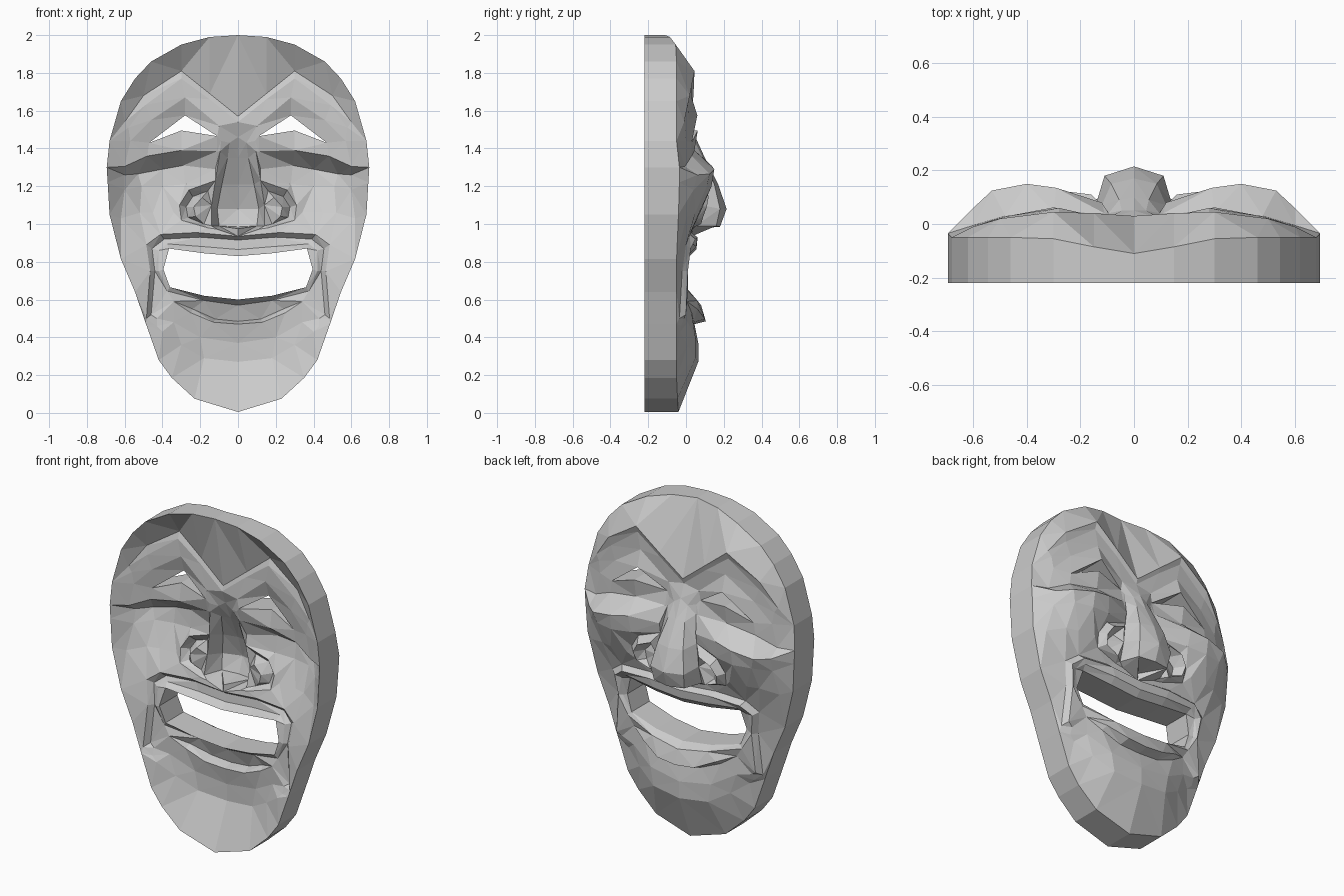
import bpy, bmesh
from mathutils import Vector
from mathutils.geometry import delaunay_2d_cdt

BACK, THICK = -0.22, 0.17

# Half-face feature curves (x, y, z); the face bulges towards +y
outline = [(0, -.11, 2), (.15, -.085, 1.99), (.30, -.055, 1.95), (.46, -.05, 1.86),
           (.545, -.05, 1.77), (.62, -.05, 1.65), (.68, -.05, 1.44), (.695, -.035, 1.30),
           (.69, -.035, 1.22), (.68, -.04, 1.05), (.62, -.05, .815), (.545, -.05, .64),
           (.487, -.05, .47), (.42, -.05, .28), (.35, -.05, .185), (.23, -.045, .075),
           (0, -.04, .005)]
eye = [(.11, .02, 1.465), (.28, .06, 1.575), (.47, .03, 1.43), (.30, .062, 1.495)]
mouth = [(0, .02, .83), (.18, .02, .845), (.365, .005, .87), (.395, -.01, .76),
         (.36, 0, .665), (.18, .02, .62), (0, .03, .60)]

brow = [
    [(0, .03, 1.57), (.15, .04, 1.69), (.30, .045, 1.81), (.50, .02, 1.68), (.60, -.01, 1.54)],
    [(0, .02, 1.54), (.15, .03, 1.66), (.30, .03, 1.77), (.49, .01, 1.63), (.58, -.005, 1.51)],
]
eyelids = [
    [(.10, .02, 1.52), (.28, .03, 1.67), (.46, .015, 1.55), (.57, 0, 1.44)],
    [(.11, .04, 1.385), (.30, .045, 1.39), (.48, .03, 1.36), (.60, -.005, 1.305)],
]
cheeks = [
    [(.12, .08, 1.29), (.29, .135, 1.31), (.40, .15, 1.29), (.53, .125, 1.265), (.60, .06, 1.26)],
    [(.28, .12, 1.21), (.40, .135, 1.20), (.51, .11, 1.20), (.60, .04, 1.18)],
    [(.34, .075, 1.06), (.45, .07, 1.06), (.52, .05, 1.06), (.62, 0, 1.03)],
]
nose = [
    [(0, .05, 1.46), (0, .10, 1.35), (0, .17, 1.21), (0, .215, 1.08), (0, .18, .985), (0, .035, .975)],
    [(.045, .05, 1.43), (.055, .09, 1.35), (.085, .15, 1.21), (.11, .18, 1.08), (.10, .16, .99),
     (.11, .035, .972)],
    [(.09, .03, 1.44), (.095, .04, 1.385), (.12, .07, 1.23), (.14, .08, 1.10), (.14, .05, .99)],
]
nostrils = [
    [(.12, .07, 1.23), (.26, .08, 1.18), (.31, .07, 1.10), (.30, .05, 1.02), (.16, .035, .98)],
    [(.16, .11, 1.175), (.24, .12, 1.145), (.275, .11, 1.09), (.265, .09, 1.035), (.18, .08, 1.0)],
    [(.19, .05, 1.14), (.235, .05, 1.09), (.225, .05, 1.04)],
]
lips = [
    [(0, .03, .935), (.22, .03, .955), (.41, .02, .945), (.485, 0, .89), (.465, -.02, .75),
     (.485, -.035, .50), (.43, -.025, .46)],
    [(0, .06, .915), (.20, .06, .93), (.39, .05, .92), (.455, .025, .87), (.44, .01, .75),
     (.46, 0, .52), (.43, -.01, .50)],
    [(0, .055, .865), (.18, .055, .88), (.375, .035, .895), (.42, .01, .86), (.42, -.005, .75),
     (.375, .01, .645), (.18, .06, .595), (0, .08, .57)],
    [(0, .105, .485), (.12, .10, .497), (.24, .06, .55)],
    [(0, .045, .47), (.13, .04, .48), (.25, .03, .53), (.34, .005, .59)],
]
chin = [
    [(0, .065, .37), (.20, .05, .40), (.34, .01, .48)],
    [(0, .065, .27), (.18, .05, .29), (.30, .01, .36), (.40, -.03, .43)],
]


def inside(p, loop):
    """Even-odd test of a 2D point against a curve's x-z polygon."""
    hit = False
    for a, b in zip(loop, loop[1:] + loop[:1]):
        if (a[2] > p.y) != (b[2] > p.y):
            if p.x < a[0] + (p.y - a[2]) * (b[0] - a[0]) / (b[2] - a[2]):
                hit = not hit
    return hit


# Skin the feature curves: each curve stays as a crease in the triangulation
points, edges = [], []
for curve in [outline, mouth, eye + eye[:1]] + brow + eyelids + cheeks + nose + nostrils + lips + chin:
    start = len(points)
    points += [Vector(p) for p in curve]
    edges += [(i, i + 1) for i in range(start, len(points) - 1)]
flat = [Vector((p.x, p.z)) for p in points]
verts, _, faces, *_ = delaunay_2d_cdt(flat, edges, [], 0, 1e-5)

bm = bmesh.new()
bv = []
for v in verts:
    near = min(points, key=lambda p: (p.x - v.x) ** 2 + (p.z - v.y) ** 2)
    bv.append(bm.verts.new((v.x, near.y, v.y)))
for f in faces:
    c = sum((verts[i] for i in f), Vector((0, 0))) / len(f)
    if inside(c, outline) and not inside(c, mouth) and not inside(c, eye):
        bm.faces.new([bv[i] for i in f])

# Mirror to the other half and weld
copy = bmesh.ops.duplicate(bm, geom=bm.verts[:] + bm.edges[:] + bm.faces[:])["geom"]
for v in copy:
    if isinstance(v, bmesh.types.BMVert):
        v.co.x *= -1
bmesh.ops.remove_doubles(bm, verts=bm.verts, dist=1e-4)
loose = [v for v in bm.verts if not v.link_faces]
bmesh.ops.delete(bm, geom=loose, context='VERTS')

# Thicken straight back: hollow inner face, flat rear rim, walls through eyes and mouth
rim = {(round(abs(p[0]), 3), round(p[2], 3)) for p in outline}
front = bm.faces[:]
border = [e for e in bm.edges if len(e.link_faces) == 1]
inner = {}
for v in bm.verts[:]:
    on_rim = (round(abs(v.co.x), 3), round(v.co.z, 3)) in rim
    y = BACK if on_rim else max(BACK, v.co.y - THICK)
    inner[v] = bm.verts.new((v.co.x, y, v.co.z))
for f in front:
    bm.faces.new([inner[v] for v in reversed(f.verts)])
for e in border:
    a, b = e.verts
    bm.faces.new([a, b, inner[b], inner[a]])
bmesh.ops.recalc_face_normals(bm, faces=bm.faces)

mesh = bpy.data.meshes.new("theatre_mask")
bm.to_mesh(mesh)
bm.free()
bpy.context.collection.objects.link(bpy.data.objects.new("theatre_mask", mesh))
